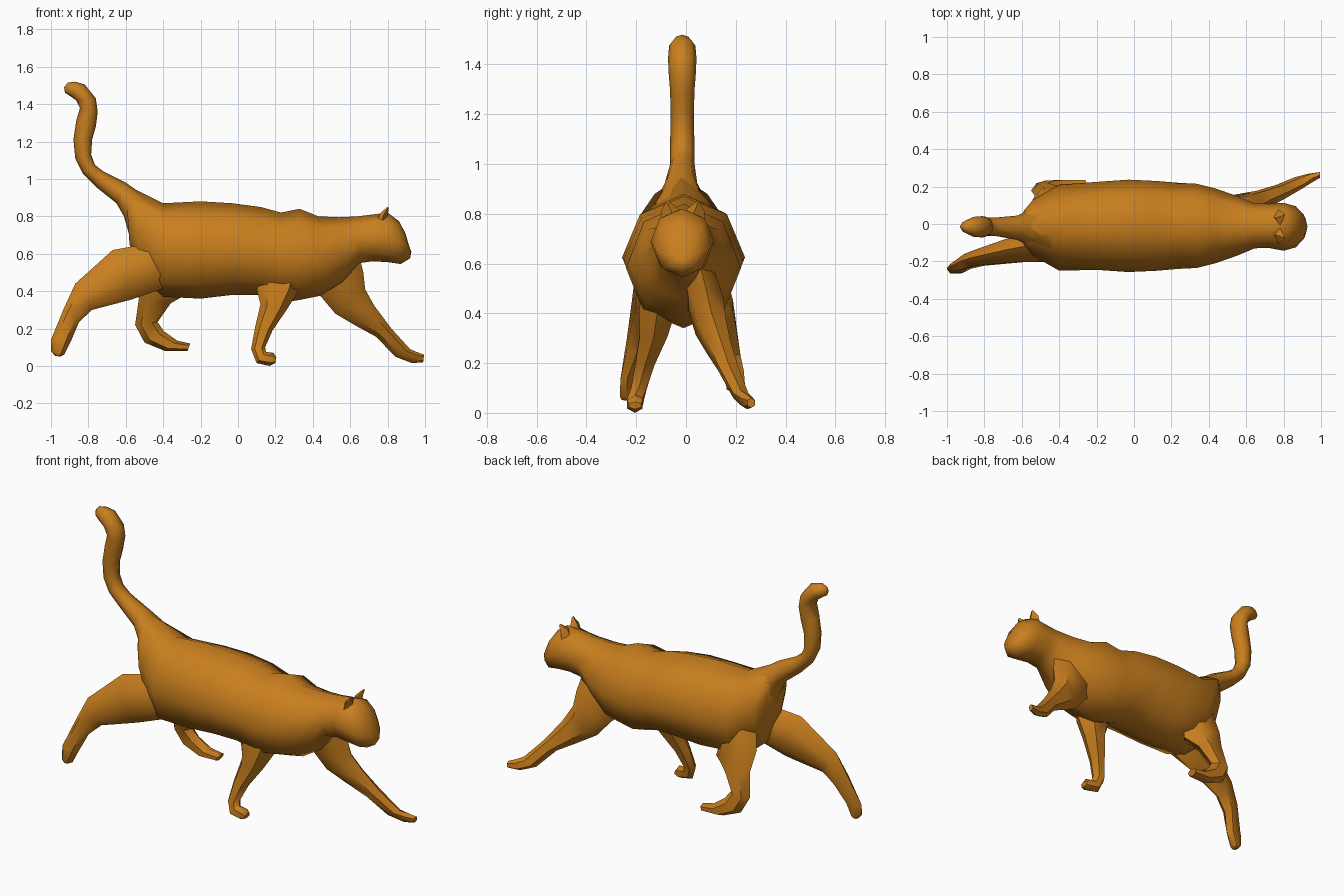
import bpy, bmesh, math
from mathutils import Vector

fur = bpy.data.materials.new("ginger_fur")
fur.diffuse_color = (0.58, 0.21, 0.013, 1)


def loft(name, sections, sides, angle=40):
    """Each section: edge point (x, z), opposite edge point (x, z), centre y, half width."""
    bm = bmesh.new()
    rings = []
    for x1, z1, x2, z2, y, hw in sections:
        mid = Vector(((x1 + x2) / 2, y, (z1 + z2) / 2))
        arm = Vector(((x1 - x2) / 2, 0, (z1 - z2) / 2))
        ring = []
        for i in range(sides):
            a = 2 * math.pi * i / sides
            ring.append(bm.verts.new(mid + arm * math.cos(a) + Vector((0, hw * math.sin(a), 0))))
        rings.append(ring)
    for r, s in zip(rings, rings[1:]):
        for i in range(sides):
            j = (i + 1) % sides
            bm.faces.new((r[i], r[j], s[j], s[i]))
    bm.faces.new(rings[0])
    bm.faces.new(rings[-1])
    bmesh.ops.recalc_face_normals(bm, faces=bm.faces)
    mesh = bpy.data.meshes.new(name)
    bm.to_mesh(mesh)
    bm.free()
    ob = bpy.data.objects.new(name, mesh)
    bpy.context.collection.objects.link(ob)
    mesh.materials.append(fur)
    bpy.ops.object.select_all(action='DESELECT')
    ob.select_set(True)
    bpy.context.view_layer.objects.active = ob
    bpy.ops.object.shade_smooth_by_angle(angle=math.radians(angle))
    return ob


# Body, neck and head: spine point, belly point, centre y, half width
loft("body_and_head", [
    (-.60, .95, -.58, .65, -.02, .09),
    (-.56, .95, -.52, .47, -.02, .15),
    (-.40, .87, -.40, .37, -.02, .23),
    (-.20, .88, -.20, .36, -.01, .235),
    (-.03, .87, -.03, .38, -.01, .247),
    (.12, .85, .12, .38, -.01, .24),
    (.23, .82, .25, .34, -.01, .23),
    (.33, .84, .34, .355, -.01, .225),
    (.43, .80, .44, .375, -.01, .20),
    (.54, .795, .56, .45, -.01, .16),
    (.64, .80, .65, .55, -.01, .12),
    (.72, .81, .72, .56, -.01, .118),
    (.80, .82, .80, .555, -.015, .128),
    (.86, .775, .87, .545, -.015, .11),
    (.895, .71, .92, .575, -.015, .065),
    (.91, .655, .927, .61, -.015, .02),
], 8, 62)

# Tail
loft("tail", [
    (-.42, .87, -.57, .66, -.02, .15),
    (-.50, .91, -.61, .80, -.02, .10),
    (-.60, .98, -.65, .87, -.02, .065),
    (-.72, 1.04, -.75, .95, -.015, .05),
    (-.765, 1.075, -.83, 1.03, -.015, .05),
    (-.785, 1.13, -.87, 1.11, -.015, .048),
    (-.78, 1.21, -.88, 1.21, -.015, .047),
    (-.76, 1.28, -.865, 1.31, -.015, .049),
    (-.75, 1.36, -.845, 1.38, -.015, .055),
    (-.76, 1.43, -.865, 1.42, -.015, .057),
    (-.82, 1.505, -.90, 1.445, -.015, .053),
    (-.87, 1.52, -.925, 1.46, -.015, .035),
    (-.91, 1.515, -.93, 1.49, -.015, .012),
], 8, 60)

# Legs: one edge point, opposite edge point, centre y, half width
loft("hind_leg_near", [
    (-.44, .70, -.34, .47, -.10, .08),
    (-.56, .64, -.40, .415, -.115, .10),
    (-.67, .62, -.57, .355, -.135, .08),
    (-.87, .44, -.78, .30, -.18, .05),
    (-.93, .31, -.85, .235, -.20, .045),
    (-1.0, .14, -.89, .14, -.235, .032),
    (-1.0, .08, -.93, .06, -.24, .03),
    (-.98, .055, -.95, .05, -.24, .02),
], 6, 50)

loft("hind_leg_far", [
    (-.52, .62, -.30, .50, .08, .08),
    (-.55, .48, -.28, .38, .115, .085),
    (-.53, .36, -.36, .335, .15, .06),
    (-.55, .22, -.43, .235, .18, .045),
    (-.50, .125, -.395, .185, .195, .043),
    (-.39, .08, -.325, .135, .20, .042),
    (-.27, .08, -.255, .12, .205, .035),
], 6, 50)

loft("front_leg_near", [
    (.12, .52, .36, .52, -.11, .07),
    (.10, .41, .33, .41, -.115, .085),
    (.12, .33, .26, .30, -.13, .065),
    (.09, .20, .185, .19, -.165, .045),
    (.07, .09, .145, .10, -.19, .036),
    (.10, .015, .15, .075, -.205, .036),
    (.17, .0, .19, .07, -.205, .036),
    (.20, .015, .205, .045, -.205, .028),
], 6, 50)

loft("front_leg_far", [
    (.64, .62, .35, .45, .05, .07),
    (.67, .50, .44, .375, .08, .08),
    (.68, .41, .52, .28, .10, .07),
    (.73, .32, .63, .215, .13, .055),
    (.82, .20, .74, .155, .17, .045),
    (.92, .09, .84, .05, .22, .035),
    (.955, .075, .93, .015, .245, .028),
    (.995, .06, .99, .02, .262, .018),
], 6, 50)

# Ears: short tapered wedges leaning forward
for side, y, lean in (("near", -.058, -.015), ("far", .032, .015)):
    loft("ear_" + side, [
        (.735, .77, .80, .76, y, .045),
        (.76, .815, .80, .805, y, .042),
        (.80, .852, .806, .842, y + lean, .008),
    ], 4, 30)
